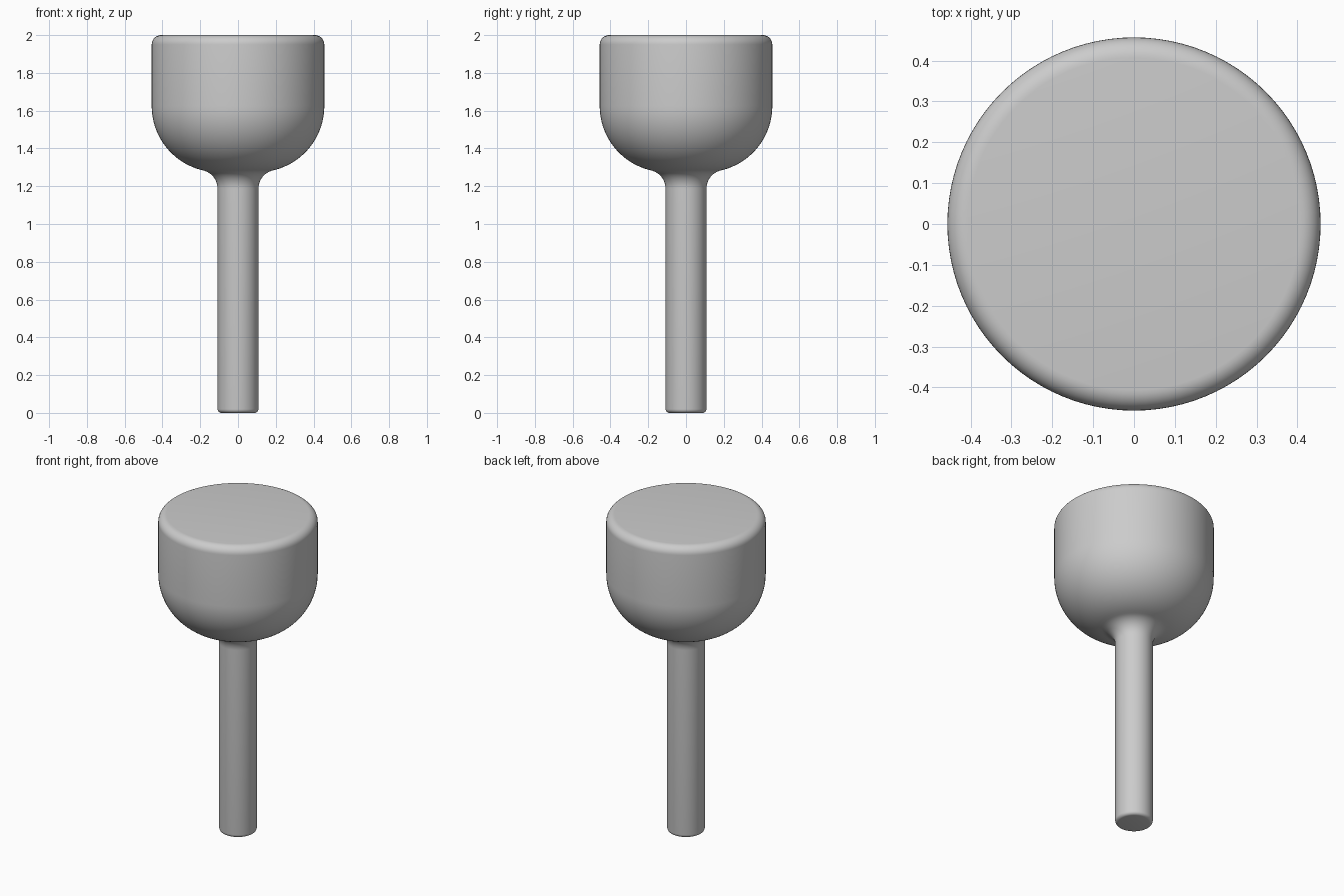
import bpy
import bmesh
from math import sin, cos, pi, sqrt, asin

cube = bpy.data.objects.get("Cube")
if cube:
    bpy.data.objects.remove(cube, do_unlink=True)

STEM_R, HEAD_R, TOP = 0.108, 0.457, 2.0
BOWL_R, BOWL_Z, NECK_R = 0.35, 1.625, 0.10
FOOT_R, RIM_R = 0.02, 0.05
SIDES = 96


def arc(cx, cz, r, start, end, steps):
    """Points of a circular arc in the radius/height plane."""
    angles = [start + (end - start) * i / steps for i in range(steps + 1)]
    return [(cx + r * cos(a), cz + r * sin(a)) for a in angles]


# The neck fillet touches both the stem and the bowl
bowl_x = HEAD_R - BOWL_R
neck_x = STEM_R + NECK_R
reach = BOWL_R + NECK_R
neck_z = BOWL_Z - sqrt(reach ** 2 - (neck_x - bowl_x) ** 2)
lean = asin((neck_x - bowl_x) / reach)

profile = [(0, 0)]
profile += arc(STEM_R - FOOT_R, FOOT_R, FOOT_R, -pi / 2, 0, 5)
profile += arc(neck_x, neck_z, NECK_R, pi, pi / 2 + lean, 12)
profile += arc(bowl_x, BOWL_Z, BOWL_R, lean - pi / 2, 0, 24)[1:]
profile += arc(HEAD_R - RIM_R, TOP - RIM_R, RIM_R, 0, pi / 2, 8)
profile += [(0, TOP)]

# Grey material
grey = bpy.data.materials.new("grey")
grey.use_nodes = True
colour = (0.6, 0.6, 0.6, 1)
grey.diffuse_color = colour
grey.node_tree.nodes["Principled BSDF"].inputs["Base Color"].default_value = colour

# Head and stem turned as one body
bm = bmesh.new()
verts = [bm.verts.new((r, 0, z)) for r, z in profile]
edges = [bm.edges.new(pair) for pair in zip(verts, verts[1:])]
bmesh.ops.spin(bm, geom=verts + edges, cent=(0, 0, 0), axis=(0, 0, 1),
               angle=2 * pi, steps=SIDES, use_merge=True)
bmesh.ops.remove_doubles(bm, verts=bm.verts, dist=0.0001)
bmesh.ops.recalc_face_normals(bm, faces=bm.faces)
mesh = bpy.data.meshes.new("rounded_head_and_stem")
bm.to_mesh(mesh)
bm.free()
mesh.materials.append(grey)
body = bpy.data.objects.new("rounded_head_and_stem", mesh)
bpy.context.collection.objects.link(body)

bpy.context.view_layer.objects.active = body
body.select_set(True)
bpy.ops.object.shade_smooth_by_angle(angle=pi / 6)
